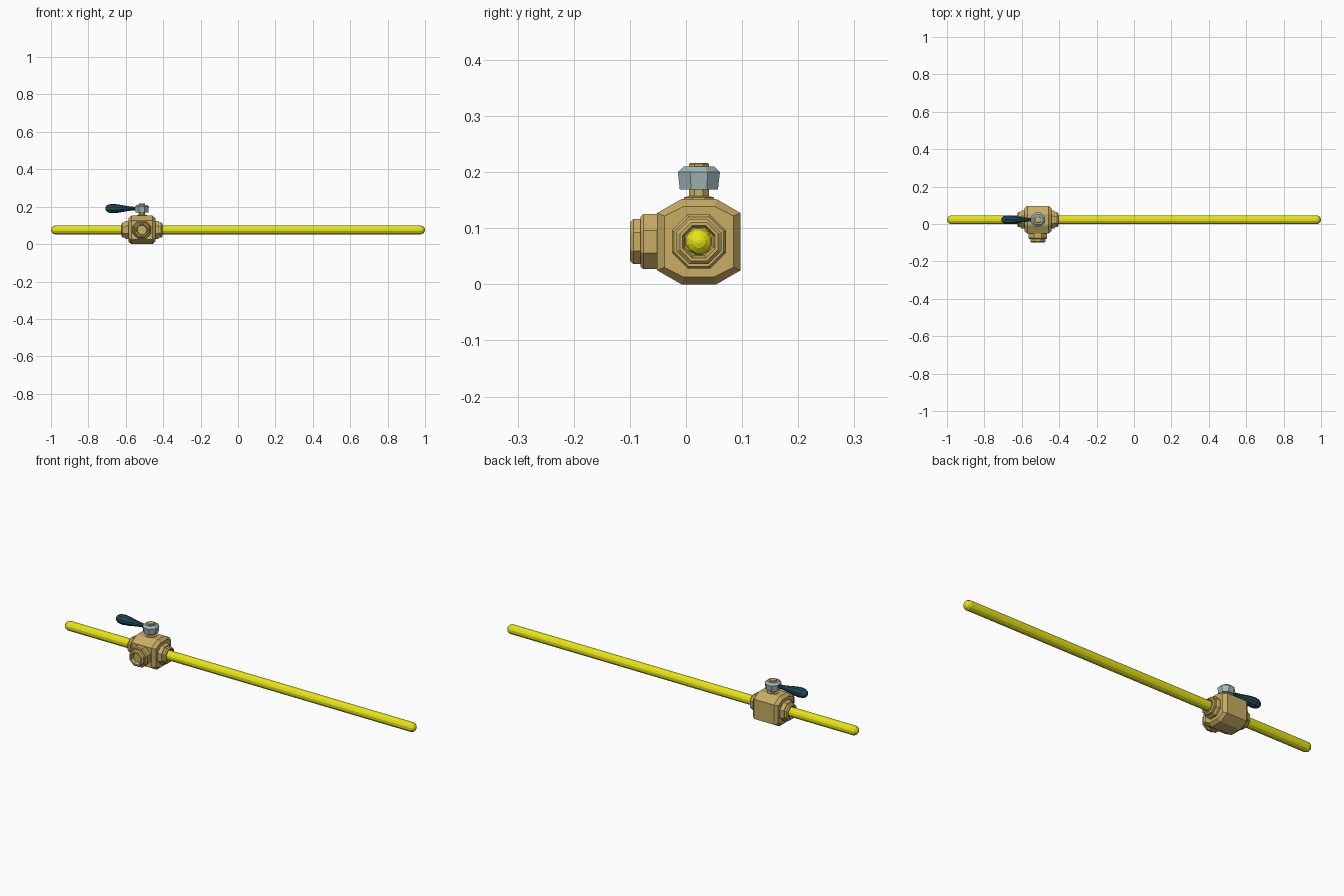
import bpy, bmesh, math
from mathutils import Vector

if "Cube" in bpy.data.objects:
    bpy.data.objects.remove(bpy.data.objects["Cube"])

CX, CY, CZ = -0.514, 0.023, 0.076      # valve centre


def material(name, rgb):
    m = bpy.data.materials.new(name)
    m.diffuse_color = (*rgb, 1)
    m.use_nodes = True
    m.node_tree.nodes["Principled BSDF"].inputs["Base Color"].default_value = m.diffuse_color
    return m


BRASS = material("brass", (0.58, 0.42, 0.13))
YELLOW = material("yellow", (0.80, 0.78, 0.01))
STEEL = material("steel", (0.36, 0.48, 0.47))
GRIP = material("dark_grip", (0.015, 0.07, 0.10))


def finish(name, bm, mat):
    bmesh.ops.recalc_face_normals(bm, faces=bm.faces)
    me = bpy.data.meshes.new(name)
    bm.to_mesh(me)
    bm.free()
    ob = bpy.data.objects.new(name, me)
    bpy.context.collection.objects.link(ob)
    me.materials.append(mat)
    return ob


def turned(name, origin, axis, profile, sides, mat):
    """Faceted turned part; profile = (distance along axis, flat-to-centre radius)."""
    a, o = Vector(axis), Vector(origin)
    u = Vector((0, 1, 0)) if abs(a.x) > 0.5 else Vector((1, 0, 0))
    v = a.cross(u)
    bm = bmesh.new()
    k = 1 / math.cos(math.pi / sides)
    rings = []
    for d, r in profile:
        angles = [2 * math.pi * (i + 0.5) / sides for i in range(sides)]
        rings.append([bm.verts.new(o + a * d + (u * math.cos(t) + v * math.sin(t)) * r * k)
                      for t in angles])
    for r0, r1 in zip(rings, rings[1:]):
        for i in range(sides):
            j = (i + 1) % sides
            bm.faces.new((r0[i], r0[j], r1[j], r1[i]))
    bm.faces.new(rings[0])
    bm.faces.new(rings[-1])
    return finish(name, bm, mat)


# Eight-sided valve body with chamfered ends
bm = bmesh.new()
rings = []
for x, inset in ((-0.072, 0.013), (-0.056, 0), (0.056, 0), (0.072, 0.013)):
    w, h = 0.0745 - inset, 0.076 - inset
    fw, fh = 0.031 - inset * 0.3, 0.051 - inset * 0.4
    pts = [(w, -fh), (w, fh), (fw, h), (-fw, h), (-w, fh), (-w, -fh), (-fw, -h), (fw, -h)]
    rings.append([bm.verts.new((CX + x, CY + y, CZ + z)) for y, z in pts])
for r0, r1 in zip(rings, rings[1:]):
    for i in range(8):
        j = (i + 1) % 8
        bm.faces.new((r0[i], r0[j], r1[j], r1[i]))
bm.faces.new(rings[0])
bm.faces.new(rings[-1])
finish("valve_body", bm, BRASS)

# Stepped collars where the pipe enters on both sides
collar = [(0.06, 0.048), (0.086, 0.048), (0.092, 0.044), (0.092, 0.040),
          (0.103, 0.040), (0.109, 0.034), (0.109, 0.029), (0.098, 0.025)]
for label, s in (("left", -1), ("right", 1)):
    turned(label + "_collar", (CX, CY, CZ), (s, 0, 0), collar, 8, BRASS)

# Open port facing the front, with a recessed mouth
port = [(0.06, 0.049), (0.099, 0.049), (0.104, 0.045), (0.104, 0.040),
        (0.117, 0.040), (0.123, 0.034), (0.123, 0.028), (0.105, 0.024)]
turned("front_port", (CX, CY, CZ), (0, -1, 0), port, 8, BRASS)

# Long pipe with domed ends
half = [(0.0, 0.0235), (0.978, 0.0235), (0.990, 0.019), (0.997, 0.011), (1.0, 0.003)]
turned("pipe", (0, CY, CZ), (1, 0, 0),
       [(-d, r) for d, r in reversed(half[1:])] + half[1:], 12, YELLOW)

# Valve stem and steel hub on top
turned("stem", (CX, CY, 0), (0, 0, 1),
       [(0.145, 0.027), (0.155, 0.027), (0.157, 0.018), (0.214, 0.018), (0.216, 0.016)], 8, BRASS)
turned("hub", (CX, CY, 0), (0, 0, 1),
       [(0.169, 0.034), (0.200, 0.0375), (0.210, 0.027)], 8, STEEL)

# Teardrop lever grip
turned("lever_grip", (CX, CY, 0.190), (-1, 0, 0),
       [(0.025, 0.008), (0.055, 0.010), (0.090, 0.015), (0.125, 0.021), (0.155, 0.0235),
        (0.178, 0.021), (0.190, 0.014), (0.195, 0.005)], 10, GRIP)
